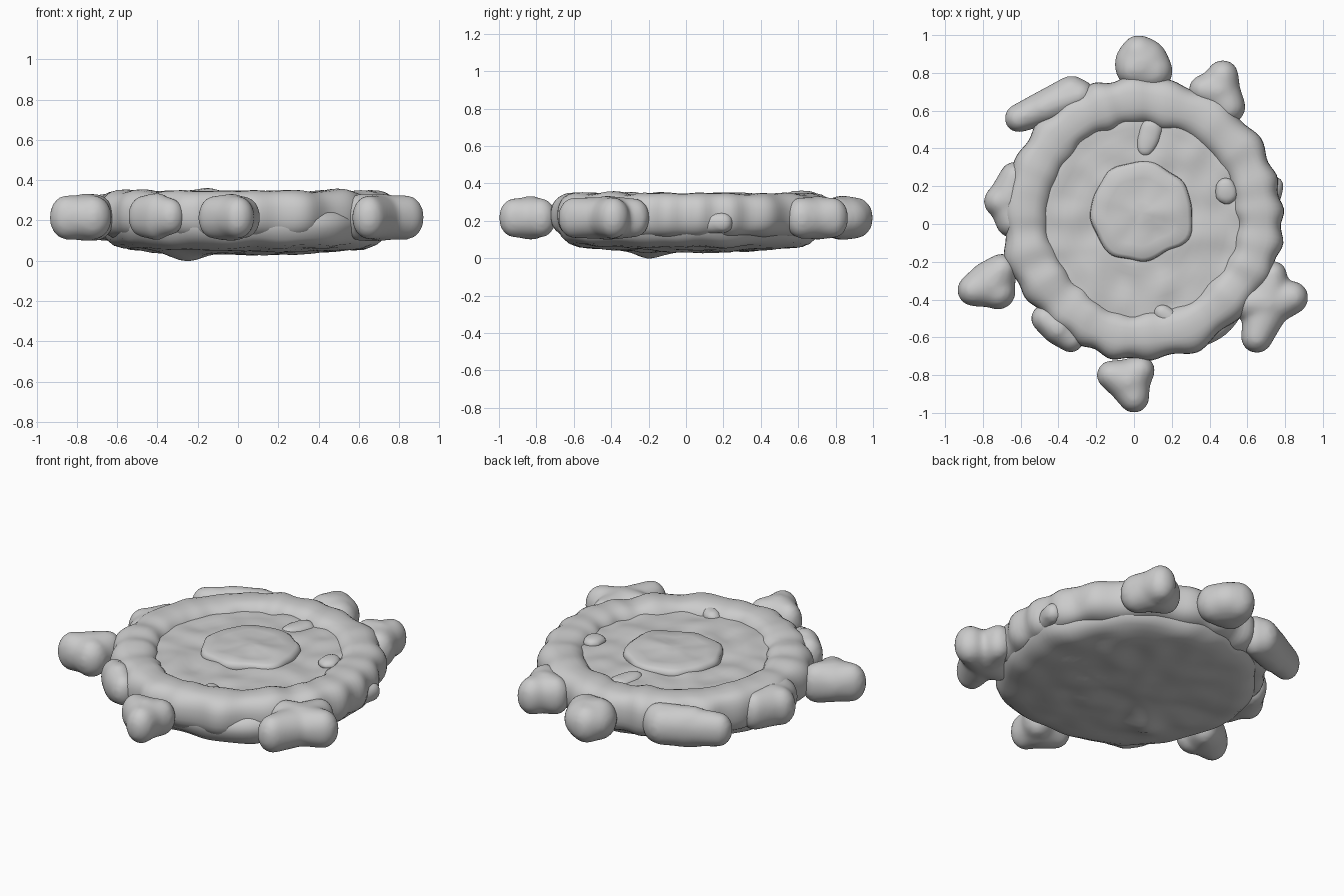
import bpy, bmesh, math
from mathutils import Vector, noise

if "Cube" in bpy.data.objects:
    bpy.data.objects.remove(bpy.data.objects["Cube"])

CX, CY = 0.045, 0.03


def lump(x, y, z, freq, seed):
    return noise.noise(Vector((x * freq + seed, y * freq, z * freq)))


def power(v, p):
    return math.copysign(abs(v) ** p, v)


def finish(bm, name):
    bmesh.ops.recalc_face_normals(bm, faces=bm.faces)
    me = bpy.data.meshes.new(name)
    bm.to_mesh(me)
    bm.free()
    for p in me.polygons:
        p.use_smooth = True
    ob = bpy.data.objects.new(name, me)
    bpy.context.collection.objects.link(ob)
    return ob


def lathe(name, profile, centre, move, n=128, closed=False):
    """Spin an (r, z) profile; move() displaces each point."""
    bm = bmesh.new()
    rings = []
    for r, z in profile:
        ring = []
        for i in range(n if r > 0 else 1):
            a = 2 * math.pi * i / n
            ring.append(bm.verts.new(move(r, z, a, centre)))
        rings.append(ring)
    pairs = list(zip(rings, rings[1:]))
    if closed:
        pairs.append((rings[-1], rings[0]))
    for lo, hi in pairs:
        for i in range(n):
            j = (i + 1) % n
            vs = [lo[i % len(lo)], lo[j % len(lo)], hi[j % len(hi)], hi[i % len(hi)]]
            bm.faces.new(list(dict.fromkeys(vs)))
    return finish(bm, name)


# Unit sphere points reused by every stone
_s = bmesh.new()
bmesh.ops.create_icosphere(_s, subdivisions=3, radius=1)
SPHERE = [v.co.copy() for v in _s.verts]
_s.free()


def blob(name, lobes, core, zc=0.215, h=0.115):
    """Soft stone: each lobe (x, y, radius) is hulled to a core of given radius, then fused."""
    bm = bmesh.new()
    mid = (sum(l[0] for l in lobes) / len(lobes), sum(l[1] for l in lobes) / len(lobes), core)
    for i, lobe in enumerate(lobes):
        vs = []
        for x, y, r in (lobe, mid):
            hh = min(h, r * 1.45) * (1.03 if i % 2 else 0.97)
            for s in SPHERE:
                k = r + 0.006
                vs.append(bm.verts.new((x + s.x * k, y + s.y * k, zc + power(s.z, 0.95) * hh)))
        out = bmesh.ops.convex_hull(bm, input=vs)
        inner = {g for g in out["geom_interior"] if isinstance(g, bmesh.types.BMVert)}
        bmesh.ops.delete(bm, geom=list(inner), context='VERTS')
    ob = finish(bm, name)
    m = ob.modifiers.new("fuse", 'REMESH')
    m.mode = 'VOXEL'
    m.voxel_size = 0.015
    m.use_smooth_shade = True
    s = ob.modifiers.new("soften", 'SMOOTH')
    s.factor = 0.5
    s.iterations = 10
    return ob


# Base plate: shallow convex underside with one low bump, bulging at the front right
def plate_move(r, z, a, c):
    k = 1 + 0.04 * lump(math.cos(a), math.sin(a), 0, 2.5, 3) * (r > 0.55)
    d = (a - math.radians(302) + math.pi) % (2 * math.pi) - math.pi
    k += 0.06 * math.exp(-(d / 0.35) ** 2) * (r > 0.64)
    x, y = c[0] + r * k * math.cos(a), c[1] + r * k * math.sin(a)
    if z < 0.12:
        z += 0.014 * lump(x, y, 0, 7, 9)
        z -= 0.036 * math.exp(-((x + 0.25) ** 2 + (y + 0.2) ** 2) / 0.012)
    elif z > 0.25:
        z += 0.02 * lump(x, y, 0, 7, 1)
    return Vector((x, y, z))


under = [(0.0, 0.033)] + [(r / 100, 0.033 + 0.03 * (r / 60) ** 2.5) for r in range(4, 61, 4)]
side = [(0.645, 0.08), (0.68, 0.11), (0.70, 0.16), (0.70, 0.2), (0.67, 0.24), (0.62, 0.262)]
floor = [(0.57, 0.295)] + [(r / 100, 0.302) for r in range(53, 0, -4)] + [(0, 0.302)]
lathe("base_plate", under + side + floor, (0.04, 0.015), plate_move)


# Lumpy rim ring made of soft bulges, strongest on the outside
def rim_move(r, z, a, c):
    ca, sa = math.cos(a), math.sin(a)
    R = 0.618 + 0.02 * lump(ca, sa, 0, 2.2, 20)
    d = r - 0.615
    wave = math.sin(21 * a + 2 * math.sin(3 * a))
    g = 1 + 0.16 * lump(ca, sa, d * 2, 4, 40) + (0.07 if d > 0 else 0.025) * wave
    g2 = 1 + 0.12 * lump(ca, sa, 0, 5, 60) + 0.02 * wave
    rr = R + d * g
    return Vector((c[0] + rr * ca, c[1] + rr * sa, 0.23 + (z - 0.23) * g2))


ring = []
for i in range(28):
    t = 2 * math.pi * i / 28
    ring.append((0.615 + 0.126 * power(math.cos(t), 0.75), 0.23 + 0.118 * power(math.sin(t), 0.85)))
lathe("rim", ring, (CX, CY), rim_move, 180, True)


# Low central mound, almost level with the rim
def mound_move(r, z, a, c):
    k = 1 + 0.16 * lump(math.cos(a), math.sin(a), 0, 1.6, 77)
    x, y = c[0] + r * k * math.cos(a), c[1] + r * k * math.sin(a)
    return Vector((x, y, z + (0.015 * lump(x, y, 0, 8, 5) if r < 0.22 else 0)))


lathe("centre_mound", [(0, 0.26), (0.24, 0.26), (0.27, 0.29), (0.265, 0.32), (0.245, 0.334),
                       (0.18, 0.337), (0.12, 0.337), (0.06, 0.337), (0, 0.337)],
      (0.04, 0.06), mound_move, 72)

# Stones scattered round the rim: core radius, then lobes
stones = {
    "back": (0.14, [(0.025, 0.905, 0.09), (0.0, 0.82, 0.09), (0.10, 0.81, 0.10)]),
    "back_right": (0.11, [(0.47, 0.785, 0.078), (0.37, 0.71, 0.075), (0.50, 0.62, 0.085)]),
    "back_left": (0.092, [(-0.61, 0.56, 0.07), (-0.48, 0.61, 0.085), (-0.33, 0.69, 0.09),
                          (-0.29, 0.68, 0.08)]),
    "left": (0.11, [(-0.71, 0.12, 0.08), (-0.63, 0.25, 0.075), (-0.64, 0.02, 0.09)]),
    "front_left": (0.12, [(-0.85, -0.35, 0.08), (-0.70, -0.24, 0.078), (-0.72, -0.36, 0.088)]),
    "front": (0.11, [(0.0, -0.92, 0.075), (-0.12, -0.80, 0.072), (0.03, -0.775, 0.075)]),
    "front_right": (0.12, [(0.835, -0.39, 0.083), (0.735, -0.27, 0.07), (0.65, -0.60, 0.078),
                           (0.61, -0.42, 0.09)]),
}
for key, (core, lobes) in stones.items():
    blob("stone_" + key, lobes, core)

# Small stones pressed into the outer rim
blob("rim_stone_front_left", [(-0.335, -0.61, 0.065), (-0.47, -0.50, 0.07)], 0.08, 0.22, 0.12)
blob("rim_stone_right", [(0.74, 0.20, 0.05), (0.71, 0.10, 0.05)], 0.05, 0.19, 0.06)

# Pebble and low nubs on the inside of the rim
blob("pebble", [(0.49, 0.165, 0.06), (0.485, 0.195, 0.05)], 0.055, 0.305, 0.035)
blob("inner_nub_back", [(0.09, 0.50, 0.06), (0.06, 0.40, 0.045)], 0.06, 0.285, 0.038)
blob("inner_nub_front", [(0.15, -0.47, 0.045), (0.19, -0.50, 0.045)], 0.045, 0.295, 0.04)
